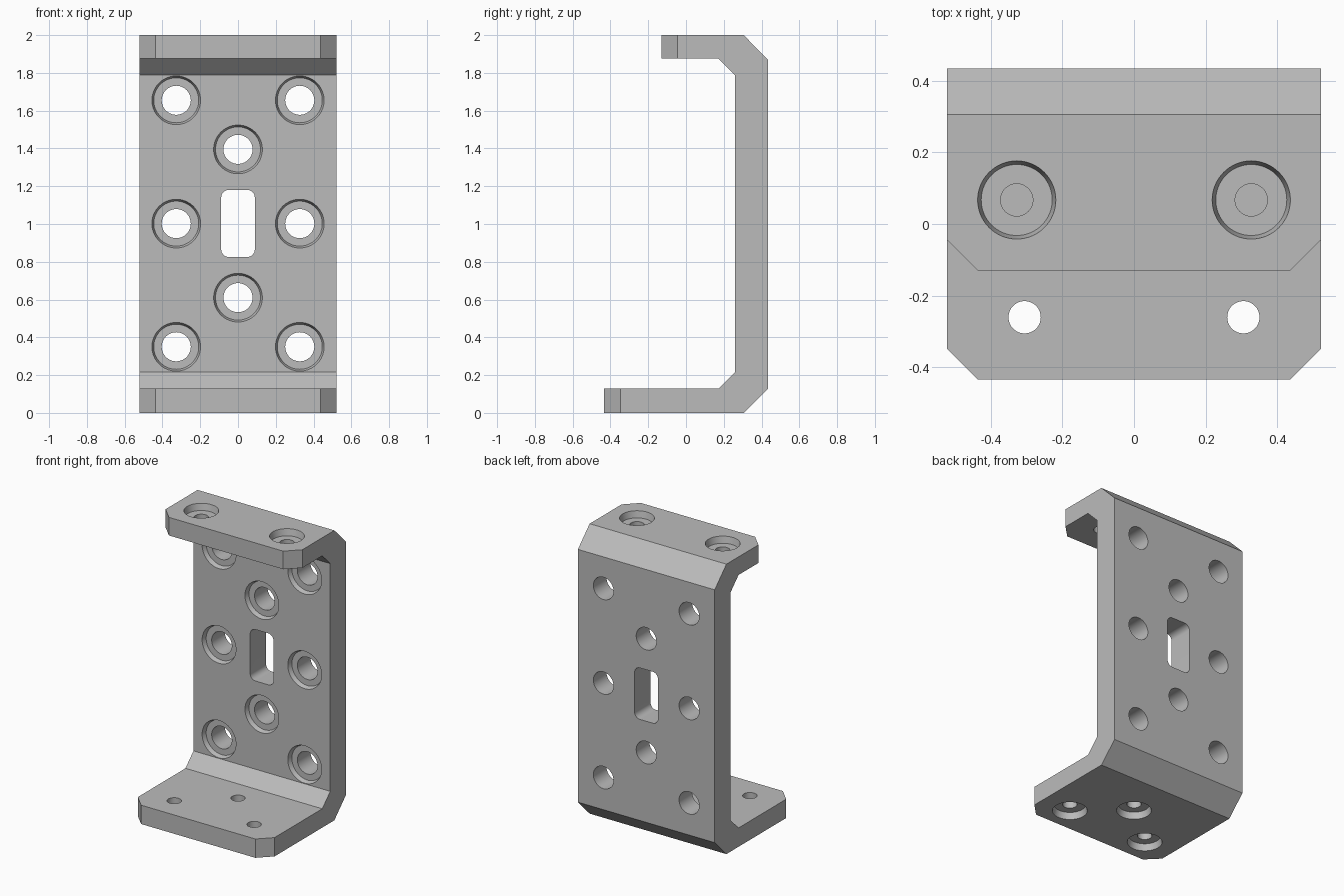
import bpy, bmesh
from math import cos, sin, tau
from mathutils import Matrix, Vector

cube = bpy.data.objects.get("Cube")
if cube:
    bpy.data.objects.remove(cube, do_unlink=True)

HALF_WIDTH = 0.522
CHAMFER = 0.086
SEGMENTS = 64


def new_object(name, bm):
    bmesh.ops.recalc_face_normals(bm, faces=bm.faces)
    mesh = bpy.data.meshes.new(name)
    bm.to_mesh(mesh)
    bm.free()
    obj = bpy.data.objects.new(name, mesh)
    bpy.context.collection.objects.link(obj)
    return obj


def counterbored_hole(bm, surface_point, outward, bore, recess, depth, thickness):
    """Stepped round cutter whose wide end opens along the outward direction."""
    place = (Matrix.Translation(surface_point)
             @ Vector(outward).to_track_quat('Z', 'Y').to_matrix().to_4x4())
    steps = [(recess, 0.02), (recess, 0), (recess - 0.01, -depth),
             (bore, -depth), (bore, -thickness - 0.02)]
    rings = []
    for radius, height in steps:
        rings.append([bm.verts.new(place @ Vector((radius * cos(tau * i / SEGMENTS),
                                                   radius * sin(tau * i / SEGMENTS),
                                                   height)))
                      for i in range(SEGMENTS)])
    for low, high in zip(rings, rings[1:]):
        for i in range(SEGMENTS):
            j = (i + 1) % SEGMENTS
            bm.faces.new((low[i], low[j], high[j], high[i]))
    bm.faces.new(rings[0])
    bm.faces.new(rings[-1])


# Bracket body: side profile (y, z) extruded across the width
profile = [(-0.433, 0), (0.305, 0), (0.433, 0.128), (0.433, 1.872),
           (0.305, 2), (-0.13, 2), (-0.13, 1.875), (0.173, 1.875),
           (0.26, 1.788), (0.26, 0.217), (0.173, 0.13), (-0.433, 0.13)]
bm = bmesh.new()
side = bm.faces.new([bm.verts.new((-HALF_WIDTH, y, z)) for y, z in profile])
extruded = bmesh.ops.extrude_face_region(bm, geom=[side])
bmesh.ops.translate(bm, vec=(2 * HALF_WIDTH, 0, 0),
                    verts=[v for v in extruded["geom"]
                           if isinstance(v, bmesh.types.BMVert)])
bmesh.ops.recalc_face_normals(bm, faces=bm.faces)

# Clipped corners at the flange tips
tips = [e for e in bm.edges
        if abs(e.verts[0].co.z - e.verts[1].co.z) > 0.1
        and all(v.co.y < -0.1 for v in e.verts)]
bmesh.ops.bevel(bm, geom=tips, offset=CHAMFER, segments=1, affect='EDGES')
bracket = new_object("mounting_bracket", bm)

# Holes: back plate, upper flange, lower flange
cut = bmesh.new()
plate_holes = [(x, z) for x in (-0.327, 0.327) for z in (0.35, 1.002, 1.655)]
plate_holes += [(0, 0.61), (0, 1.395)]
for x, z in plate_holes:
    counterbored_hole(cut, (x, 0.26, z), (0, -1, 0), 0.077, 0.129, 0.03, 0.173)
for x in (-0.327, 0.327):
    counterbored_hole(cut, (x, 0.067, 2), (0, 0, 1), 0.045, 0.109, 0.045, 0.125)
for x, y in ((-0.305, -0.26), (0.305, -0.26), (0, 0)):
    counterbored_hole(cut, (x, y, 0), (0, 0, -1), 0.045, 0.109, 0.045, 0.13)

# Rounded slot in the middle of the plate
slot = bmesh.ops.create_cube(cut, size=1, matrix=Matrix.Translation((0, 0.345, 1.003))
                             @ Matrix.Diagonal((0.178, 0.3, 0.355, 1)))
slot_edges = {e for v in slot["verts"] for e in v.link_edges
              if abs(e.verts[0].co.y - e.verts[1].co.y) > 0.1}
bmesh.ops.bevel(cut, geom=list(slot_edges), offset=0.04, segments=8,
                profile=0.5, affect='EDGES')
cutter = new_object("hole_cutter", cut)
cutter.hide_render = True

# Cut the holes and drop the helper
boolean = bracket.modifiers.new("holes", 'BOOLEAN')
boolean.operation = 'DIFFERENCE'
boolean.solver = 'EXACT'
boolean.object = cutter
bpy.ops.object.select_all(action='DESELECT')
bracket.select_set(True)
bpy.context.view_layer.objects.active = bracket
bpy.ops.object.modifier_apply(modifier=boolean.name)
bpy.data.objects.remove(cutter, do_unlink=True)

# Single grey finish
grey = bpy.data.materials.new("plain_grey")
grey.use_nodes = True
colour = (0.5, 0.5, 0.5, 1)
grey.diffuse_color = colour
grey.node_tree.nodes["Principled BSDF"].inputs["Base Color"].default_value = colour
bracket.data.materials.clear()
bracket.data.materials.append(grey)
bpy.ops.object.shade_smooth_by_angle()
